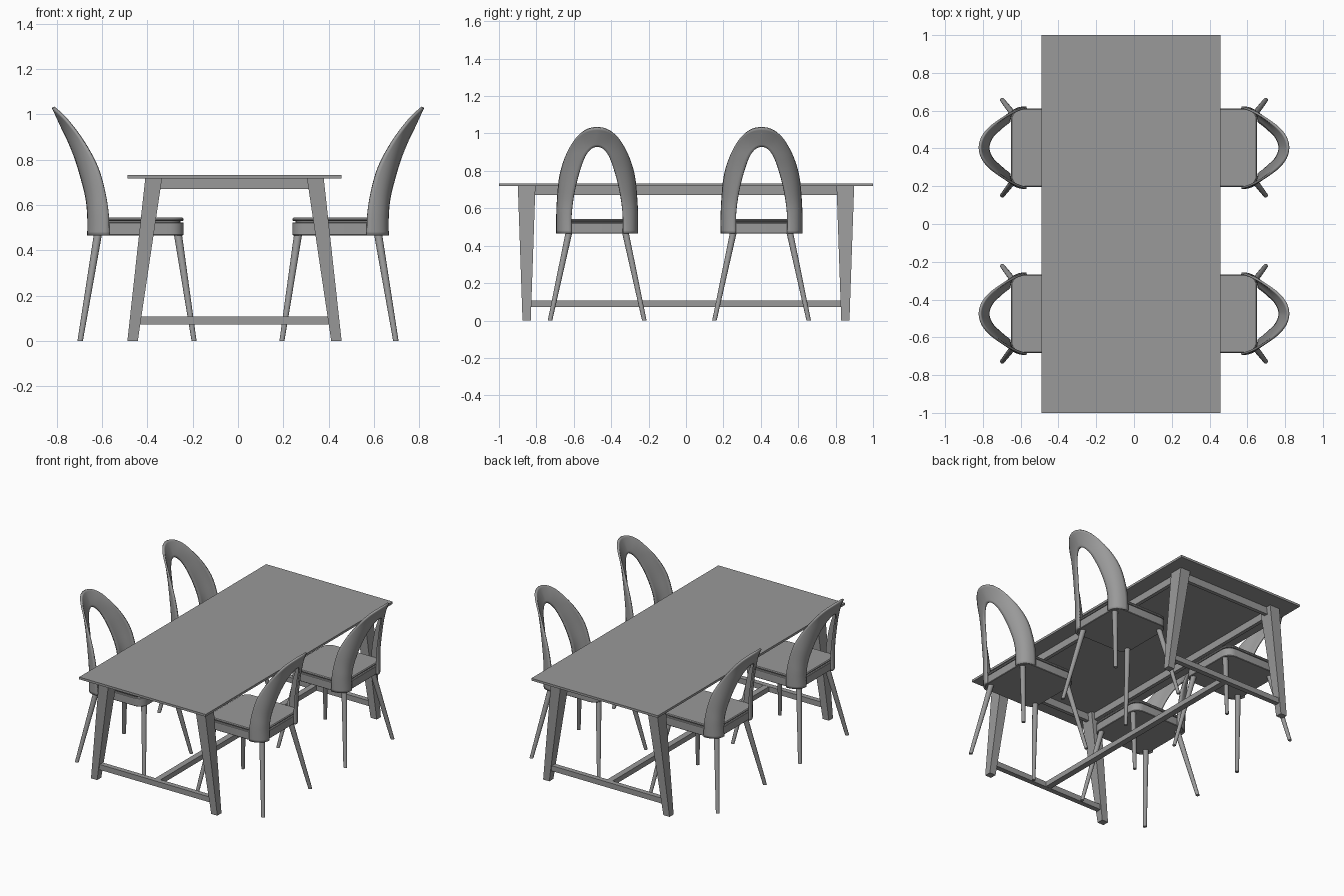
import bpy, bmesh, math
from mathutils import Vector

if "Cube" in bpy.data.objects:
    bpy.data.objects.remove(bpy.data.objects["Cube"])

# Dark grey finish shared by every part
GREY = bpy.data.materials.new("dark_grey")
GREY.diffuse_color = (0.32, 0.32, 0.32, 1)
GREY.use_nodes = True
GREY.node_tree.nodes["Principled BSDF"].inputs["Base Color"].default_value = GREY.diffuse_color


def make_object(name, bm, smooth=False):
    bmesh.ops.recalc_face_normals(bm, faces=bm.faces)
    me = bpy.data.meshes.new(name)
    bm.to_mesh(me)
    bm.free()
    me.materials.append(GREY)
    ob = bpy.data.objects.new(name, me)
    bpy.context.collection.objects.link(ob)
    if smooth:
        bpy.ops.object.select_all(action='DESELECT')
        ob.select_set(True)
        bpy.context.view_layer.objects.active = ob
        bpy.ops.object.shade_smooth_by_angle(angle=math.radians(40))
    return ob


def loft(name, rings, smooth=False):
    """Closed solid through a list of equal-length point rings."""
    bm = bmesh.new()
    vs = [[bm.verts.new(p) for p in r] for r in rings]
    n = len(vs[0])
    for a, b in zip(vs, vs[1:]):
        for i in range(n):
            bm.faces.new((a[i], a[(i + 1) % n], b[(i + 1) % n], b[i]))
    bm.faces.new(vs[0])
    bm.faces.new(vs[-1])
    return make_object(name, bm, smooth)


def rect(cx, cy, hx, hy, z):
    return [(cx - hx, cy - hy, z), (cx + hx, cy - hy, z), (cx + hx, cy + hy, z), (cx - hx, cy + hy, z)]


def circle(cx, cy, r, z, n=16):
    return [(cx + r * math.cos(2 * math.pi * i / n), cy + r * math.sin(2 * math.pi * i / n), z) for i in range(n)]


def box(name, cx, cy, hx, hy, z0, z1):
    return loft(name, [rect(cx, cy, hx, hy, z0), rect(cx, cy, hx, hy, z1)])


def rounded_slab(name, x0, x1, hy, z0, z1, r, edge):
    """Slab with rounded plan corners and softened rims."""
    def ring(inset, z):
        pts = []
        corners = [(x1 - r, hy - r), (x0 + r, hy - r), (x0 + r, r - hy), (x1 - r, r - hy)]
        for k, (cx, cy) in enumerate(corners):
            for j in range(7):
                a = math.pi / 2 * (k + j / 6)
                pts.append((cx + (r - inset) * math.cos(a), cy + (r - inset) * math.sin(a), z))
        return pts
    return loft(name, [ring(edge, z0), ring(0, z0 + edge), ring(0, z1 - edge), ring(edge, z1)], True)


# Table
TX = -0.0155
box("table_top", TX, 0, 0.4735, 1.0, 0.718, 0.733)
for sx in (-1, 1):
    for sy in (-1, 1):
        loft("table_leg", [rect(TX + sx * 0.45, sy * 0.852, 0.023, 0.022, 0),
                           rect(TX + sx * 0.357, sy * 0.852, 0.037, 0.047, 0.719)])
    box("side_apron", TX + sx * 0.357, 0, 0.0125, 0.815, 0.67, 0.719)
    box("end_apron", TX, sx * 0.852, 0.33, 0.0125, 0.67, 0.719)
    box("end_stretcher", TX, sx * 0.852, 0.425, 0.017, 0.072, 0.108)
box("long_stretcher", TX, 0, 0.02, 0.84, 0.073, 0.107)

# Backrest: rows of outer edge (x, y, z) and inner edge (x, y, z), from foot to crown
ARCH = [
    (.568, .213, .466, .660, .137, .466),
    (.571, .213, .560, .660, .137, .550),
    (.585, .209, .650, .668, .130, .630),
    (.612, .200, .750, .690, .114, .720),
    (.650, .182, .830, .716, .091, .805),
    (.702, .151, .910, .743, .066, .873),
    (.762, .107, .983, .760, .040, .910),
    (.803, .056, 1.021, .768, .019, .926),
    (.817, .000, 1.032, .770, .000, .930),
]


def arch_row(i):
    """Row i, continued past the crown by mirroring in y."""
    i = max(i, 0)
    if i <= 8:
        return ARCH[i]
    a = ARCH[max(16 - i, 0)]
    return (a[0], -a[1], a[2], a[3], -a[4], a[5])


def build_backrest():
    bm = bmesh.new()
    sub, across, rows = 4, 8, []
    for s in range(16 * sub + 1):
        i, f = divmod(s, sub)
        f /= sub
        p = [arch_row(i + k) for k in (-1, 0, 1, 2)]
        c = [0.5 * (2 * b + (d - a) * f + (2 * a - 5 * b + 4 * d - e) * f * f
                    + (3 * b - a - 3 * d + e) * f ** 3) for a, b, d, e in zip(*p)]
        o, n = Vector(c[:3]), Vector(c[3:])
        # wrapped section near the seat, flattening towards the crown
        w = min(1, abs(s / sub - 8) / 8 * 1.2)
        ctrl = ((o + n) / 2).lerp(Vector((n.x, o.y, (o.z + n.z) / 2)), w)
        rows.append([bm.verts.new(o * (1 - u) ** 2 + ctrl * 2 * u * (1 - u) + n * u * u)
                     for u in (j / across for j in range(across + 1))])
    for a, b in zip(rows, rows[1:]):
        for j in range(across):
            bm.faces.new((a[j], a[j + 1], b[j + 1], b[j]))
    ob = make_object("chair_backrest", bm, True)
    mod = ob.modifiers.new("thickness", 'SOLIDIFY')
    mod.thickness = 0.012
    mod.offset = 0
    return ob


# One chair facing the table from +x
CY = 0.404
parts = [
    rounded_slab("seat_frame", 0.24, 0.652, 0.207, 0.466, 0.523, 0.06, 0.003),
    rounded_slab("seat_core", 0.255, 0.637, 0.192, 0.515, 0.535, 0.05, 0.001),
    rounded_slab("seat_cushion", 0.24, 0.652, 0.207, 0.529, 0.544, 0.06, 0.005),
    build_backrest(),
]
for sy in (-1, 1):
    parts.append(loft("chair_front_leg", [circle(0.194, sy * 0.252, 0.011, 0),
                                          circle(0.266, sy * 0.15, 0.018, 0.475)], True))
    parts.append(loft("chair_rear_leg", [circle(0.697, sy * 0.252, 0.012, 0),
                                         circle(0.618, sy * 0.15, 0.018, 0.475)], True))

# Four chairs, two per side
for y in (CY, -0.475):
    for turn in (0, math.pi):
        for part in parts:
            ob = part if (y == CY and turn == 0) else part.copy()
            if ob is not part:
                bpy.context.collection.objects.link(ob)
            ob.rotation_euler.z = turn
            ob.location.y = y
